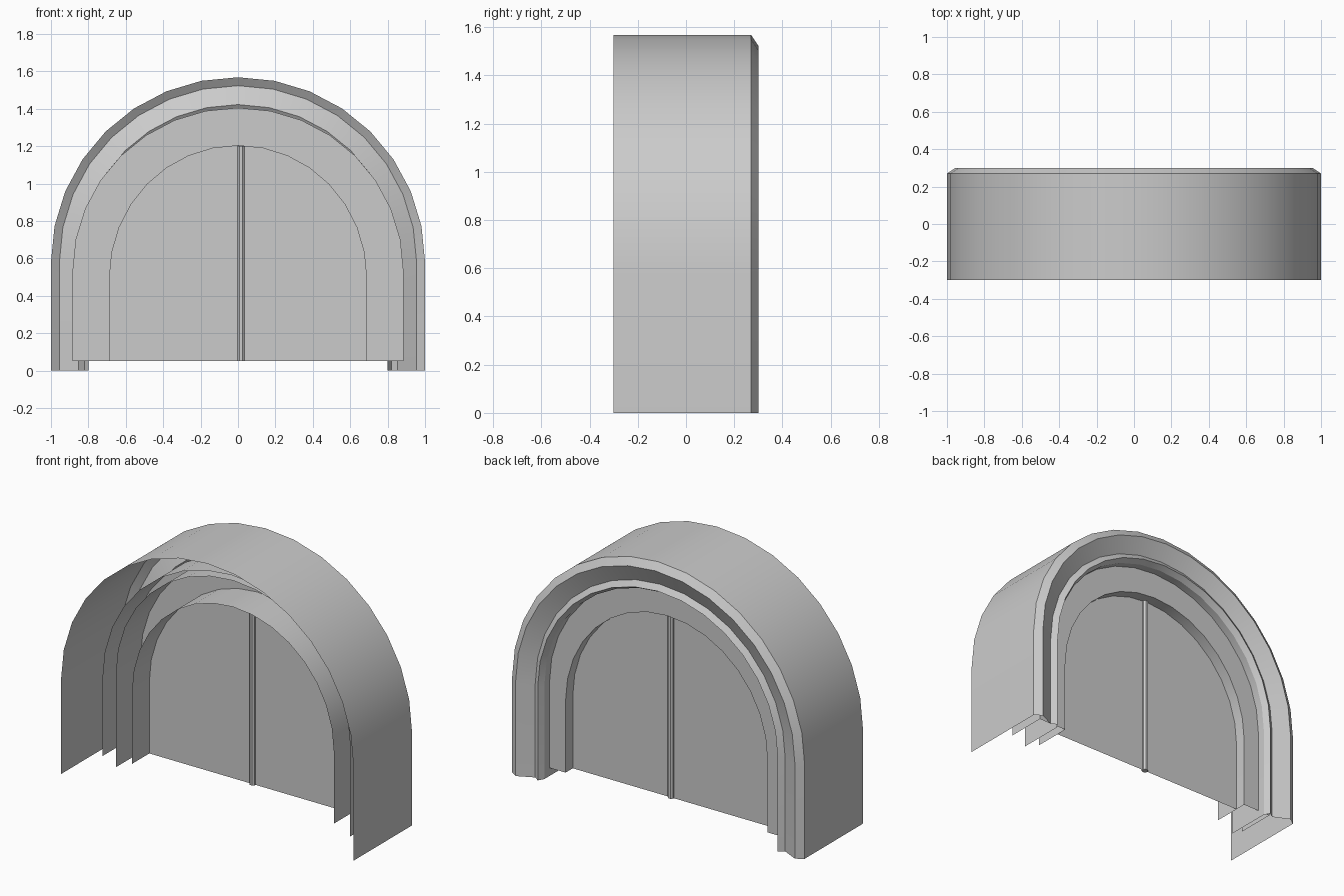
import bpy, math
from math import sin, cos, pi

if "Cube" in bpy.data.objects:
    bpy.data.objects.remove(bpy.data.objects["Cube"])

SEG = 16  # segments in each half-round arch


def arch(rx, rz, zc, z0, y):
    """Points of an arch outline: leg, half ellipse, leg."""
    pts = [(rx, y, z0)]
    for i in range(SEG + 1):
        a = pi * i / SEG
        pts.append((rx * cos(a), y, zc + rz * sin(a)))
    return pts + [(-rx, y, z0)]


def make(name, verts, faces):
    me = bpy.data.meshes.new(name)
    me.from_pydata(verts, [], faces)
    me.update()
    ob = bpy.data.objects.new(name, me)
    bpy.context.collection.objects.link(ob)
    bpy.ops.object.select_all(action='DESELECT')
    ob.select_set(True)
    bpy.context.view_layer.objects.active = ob
    bpy.ops.object.shade_smooth_by_angle(angle=math.radians(25))
    return ob


def loft(name, rings):
    """Open shell joining successive arch outlines."""
    n = len(rings[0])
    verts = [p for r in rings for p in r]
    faces = [(k * n + i, k * n + i + 1, (k + 1) * n + i + 1, (k + 1) * n + i)
             for k in range(len(rings) - 1) for i in range(n - 1)]
    return make(name, verts, faces)


# Outer moulding: (inset, y) from the outer wall over the crest and groove to the inner wall
moulding = [(0, -.3), (0, .27), (.045, .3), (.146, .252),
            (.18, .276), (.2, .24), (.2, -.05)]
loft("outer_frame", [arch(1 - d, .988 - d, .58, 0, y) for d, y in moulding])

# Inner frame: stepped behind the moulding, open at the rear
BIG, SMALL = (.885, .875, .53, .05), (.69, .71, .495, .05)
loft("inner_frame", [arch(*BIG, -.06), arch(*BIG, .19),
                     arch(*SMALL, .19), arch(*SMALL, -.05)])

# Flat pane closing the opening
pane = arch(*SMALL, .12)
make("pane", pane, [tuple(range(len(pane)))])

# Slim vertical bar down the middle of the pane
bpy.ops.mesh.primitive_cylinder_add(vertices=8, radius=.02, depth=1.15,
                                    location=(.017, .12, .625),
                                    rotation=(0, 0, pi / 8))
bpy.context.object.name = "centre_bar"
